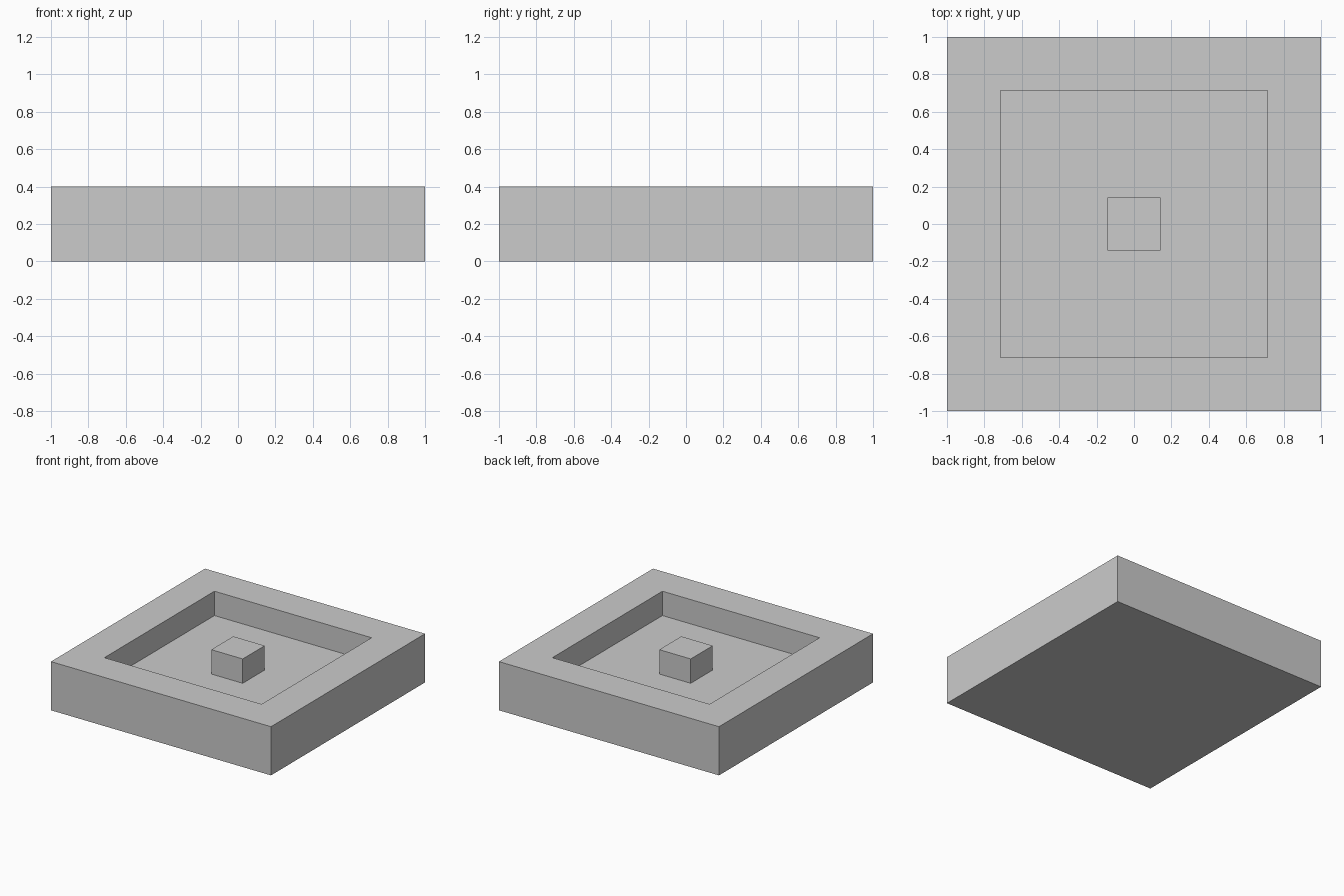
import bpy
import bmesh

if "Cube" in bpy.data.objects:
    bpy.data.objects.remove(bpy.data.objects["Cube"])

UNIT = 2 / 7          # plan is a 7 x 7 module grid
HEIGHT, DEPTH = 0.4, 0.2


def inset(bm, face, width):
    bmesh.ops.inset_region(bm, faces=[face], thickness=width, use_even_offset=True)
    return face


def extrude(bm, face, dz):
    new = bmesh.ops.extrude_discrete_faces(bm, faces=[face])["faces"][0]
    bmesh.ops.translate(bm, verts=new.verts[:], vec=(0, 0, dz))
    return new


bm = bmesh.new()

# Solid square block standing on the ground
bmesh.ops.create_cube(bm, size=1)
bmesh.ops.scale(bm, verts=bm.verts[:], vec=(2, 2, HEIGHT))
bmesh.ops.translate(bm, verts=bm.verts[:], vec=(0, 0, HEIGHT / 2))
bm.normal_update()
top = max(bm.faces, key=lambda f: f.calc_center_median().z)

# Rim and sunken floor
floor = extrude(bm, inset(bm, top, UNIT), -DEPTH)
bm.normal_update()

# Centre post rising level with the rim
extrude(bm, inset(bm, floor, 2 * UNIT), DEPTH)

bmesh.ops.recalc_face_normals(bm, faces=bm.faces[:])
mesh = bpy.data.meshes.new("tray_with_post")
bm.to_mesh(mesh)
bm.free()
bpy.context.collection.objects.link(bpy.data.objects.new("tray_with_post", mesh))
